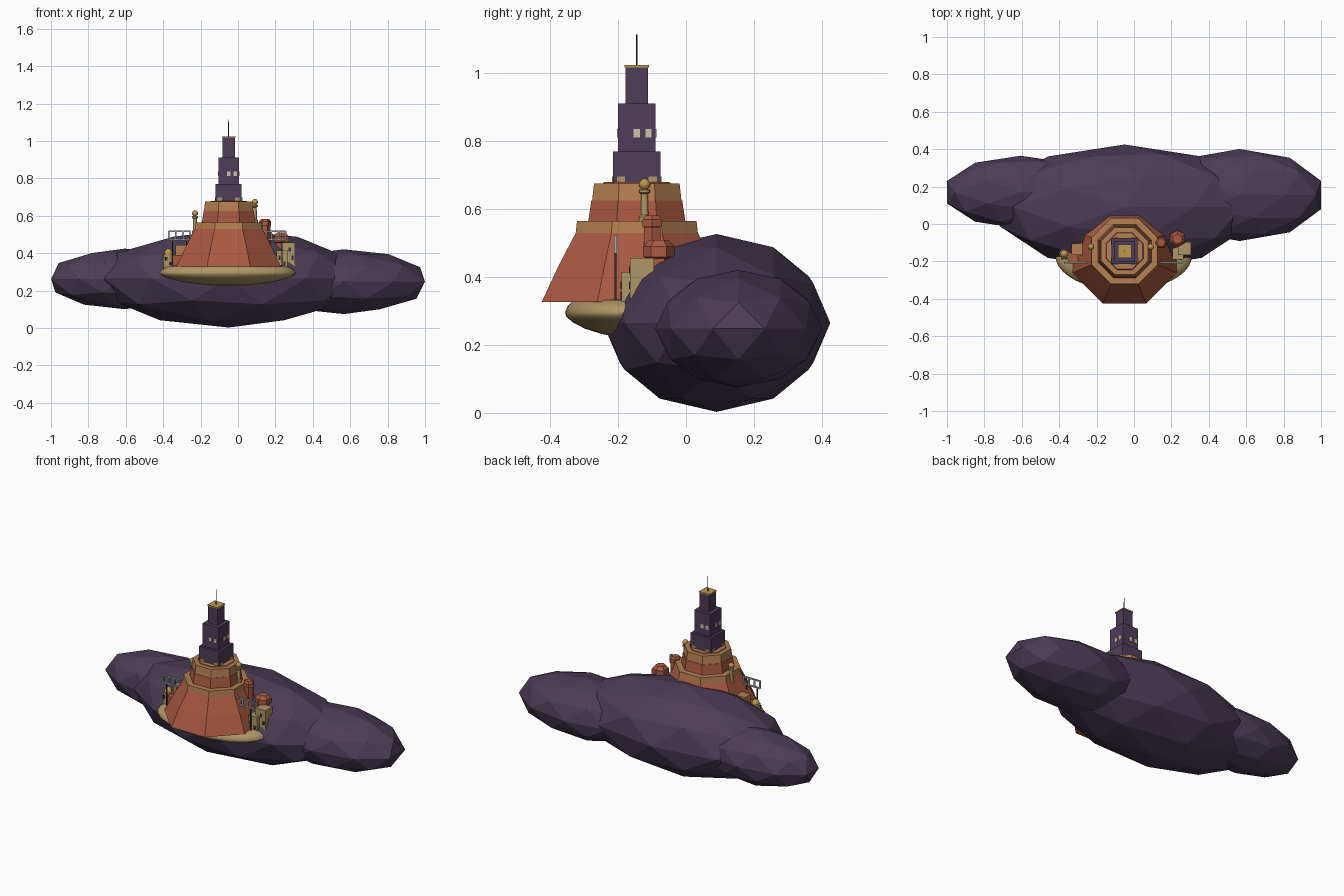
import bpy, bmesh, math
from mathutils import Matrix, Vector

if "Cube" in bpy.data.objects:
    bpy.data.objects.remove(bpy.data.objects["Cube"])


def mat(name, r, g, b):
    m = bpy.data.materials.new(name)
    m.diffuse_color = (r, g, b, 1)
    m.use_nodes = True
    m.node_tree.nodes["Principled BSDF"].inputs["Base Color"].default_value = m.diffuse_color
    return m


ROCK = mat("dusky purple rock", .070, .046, .092)
TOWER = mat("tower purple", .076, .048, .100)
BRICK = mat("brick red", .40, .100, .053)
TRIM = mat("orange trim", .46, .215, .085)
SAND = mat("sand", .43, .31, .135)
GOLD = mat("gold", .50, .32, .075)
PANE = mat("pale window", .62, .53, .40)
DARK = mat("dark opening", .03, .025, .035)
STEEL = mat("pale steel", .38, .44, .44)

CX, CY = -.05, -.145   # axis of the stepped hill and tower


def finish(name, bm, mats):
    bmesh.ops.recalc_face_normals(bm, faces=bm.faces[:])
    me = bpy.data.meshes.new(name)
    bm.to_mesh(me)
    bm.free()
    for m in mats:
        me.materials.append(m)
    ob = bpy.data.objects.new(name, me)
    bpy.context.collection.objects.link(ob)
    return ob


def box(name, x, y, z, m):
    """Box from (low, high) ranges."""
    bm = bmesh.new()
    bmesh.ops.create_cube(bm, size=1)
    for v in bm.verts:
        v.co = Vector([(a + b) / 2 + c * (b - a) for (a, b), c in zip((x, y, z), v.co)])
    return finish(name, bm, [m])


def lathe(name, x, y, profile, sides, mats, sy=1.0, turn=0.0, rule=None):
    """Stack of rings from (radius, z) points, closed at both ends."""
    bm = bmesh.new()
    rings = []
    for r, z in profile:
        rings.append([bm.verts.new((x + r * math.cos(turn + math.tau * i / sides),
                                    y + sy * r * math.sin(turn + math.tau * i / sides), z))
                      for i in range(sides)])
    for k in range(len(rings) - 1):
        for i in range(sides):
            j = (i + 1) % sides
            f = bm.faces.new((rings[k][i], rings[k][j], rings[k + 1][j], rings[k + 1][i]))
            f.material_index = rule(k) if rule else 0
    bm.faces.new(rings[0][::-1])
    top = bm.faces.new(rings[-1])
    top.material_index = rule(len(rings) - 1) if rule else 0
    return finish(name, bm, mats)


def smooth(ob, angle=40):
    bpy.ops.object.select_all(action='DESELECT')
    ob.select_set(True)
    bpy.context.view_layer.objects.active = ob
    bpy.ops.object.shade_smooth_by_angle(angle=math.radians(angle))


# Three faceted boulders
for name, c, s in (("main_boulder", (-.05, .09, .265), (.70, .335, .262)),
                   ("right_boulder", (.565, .155, .248), (.457, .246, .173)),
                   ("left_boulder", (-.605, .17, .263), (.415, .195, .162))):
    bm = bmesh.new()
    bmesh.ops.create_icosphere(bm, subdivisions=2, radius=1,
                               matrix=Matrix.Translation(c) @ Matrix.Diagonal((*s, 1)))
    finish(name, bm, [ROCK])

# Rounded sand ledge
ledge = lathe("sand_ledge", -.055, -.17,
              [(.05, .224), (.15, .232), (.25, .248), (.325, .268), (.36, .285), (.365, .297),
               (.35, .315), (.315, .332), (.2, .342)], 40, [SAND], sy=.51)
smooth(ledge, 60)

# Stepped octagonal hill: brick slopes with orange bands
K = 1 / math.cos(math.pi / 8)
hill = [(.28, .327), (.231, .432), (.180, .53), (.176, .565), (.143, .565),
        (.134, .625), (.124, .625), (.118, .675)]
TRIM_BANDS = {2, 3, 5, 6, 7}
lathe("stepped_hill", CX, CY, [(a * K, z) for a, z in hill], 8, [BRICK, TRIM],
      turn=math.pi / 8, rule=lambda k: int(k in TRIM_BANDS))
# Slightly proud upper rim band
lathe("rim_band", CX, CY, [(.132 * K, .622), (.126 * K, .676), (.100 * K, .676), (.096 * K, .68)],
      8, [TRIM, BRICK], turn=math.pi / 8, rule=lambda k: int(k == 2))

# Square tower tiers, cap and mast
for name, h, z0, z1, m in (("lower_tier", .070, .66, .77, TOWER), ("middle_tier", .055, .77, .912, TOWER),
                           ("upper_tier", .033, .912, 1.018, TOWER), ("gold_cap", .036, 1.018, 1.025, GOLD)):
    box(name, (CX - h, CX + h), (CY - h, CY + h), (z0, z1), m)
lathe("mast", CX, CY, [(.003, 1.02), (.002, 1.115)], 6, [DARK])

# Window plates, repeated on the four tower sides
for q in range(4):
    for off, half, depth, z0, z1, m in ((0, .009, .055, .812, .837, PANE), (.035, .009, .055, .812, .837, PANE),
                                        (-.047, .012, .070, .675, .697, SAND), (.047, .012, .070, .675, .697, SAND)):
        w = box("tower_window", (off - half, off + half), (-depth - .003, -depth + .002), (z0, z1), m)
        w.data.transform(Matrix.Translation((CX, CY, 0)) @ Matrix.Rotation(q * math.pi / 2, 4, 'Z'))

# Gold posts with ball finials
for name, x, y, z in (("right_post", .09, -.122, .565), ("left_post", -.23, -.122, .505)):
    post = lathe(name, x, y, [(.017, z), (.017, z + .012), (.011, z + .018), (.010, z + .08),
                              (.016, z + .084), (.016, z + .092), (.008, z + .094),
                              (.016, z + .103), (.017, z + .111), (.011, z + .121), (.002, z + .126)],
                 12, [SAND, GOLD], rule=lambda k: int(k > 5))
    smooth(post)

# Red hexagonal turrets on the right slope
lathe("tall_turret", .145, -.10, [(.028, .33), (.028, .545), (.032, .55), (.032, .57), (.022, .582)], 6, [BRICK])
lathe("wide_turret", .232, -.08, [(.034, .33), (.034, .455), (.046, .46), (.046, .49), (.028, .51)],
      6, [BRICK], turn=math.pi / 6)

# Sand houses on the right ledge
box("right_house", (.235, .305), (-.165, -.095), (.30, .457), SAND)
box("right_annex", (.205, .265), (-.19, -.11), (.30, .415), SAND)
for x, y, z in ((.277, -.165, .42), (.292, -.165, .375), (.222, -.19, .375), (.248, -.19, .345)):
    box("house_window", (x - .006, x + .006), (y - .003, y + .002), (z - .01, z + .012), DARK)

# Domed hut and stepped brick block on the left ledge
hut = lathe("left_hut", -.372, -.16, [(.028, .30), (.028, .395), (.022, .397), (.021, .408), (.014, .42), (.002, .426)],
            12, [SAND, GOLD], rule=lambda k: int(k > 1))
smooth(hut)
for x, z in ((-.384, .37), (-.362, .345)):
    box("hut_window", (x - .006, x + .006), (-.191, -.184), (z - .009, z + .009), DARK)
box("left_block", (-.335, -.26), (-.165, -.105), (.30, .445), TRIM)
box("left_block_base", (-.35, -.26), (-.205, -.12), (.30, .39), BRICK)

# Plain open sign frames on slim posts
for side, x0, x1 in (("left", -.37, -.255), ("right", .14, .255)):
    for z in (.473, .518):
        box(side + "_sign_rail", (x0, x1), (-.212, -.204), (z - .004, z + .004), STEEL)
    for i in range(4):
        x = x0 + (x1 - x0) * i / 3
        box(side + "_sign_slat", (x - .004, x + .004), (-.212, -.204), (.473, .518), STEEL)
    for x in (x0 + .02, x1 - .02):
        box(side + "_sign_post", (x - .003, x + .003), (-.211, -.205), (.33, .473), DARK)
